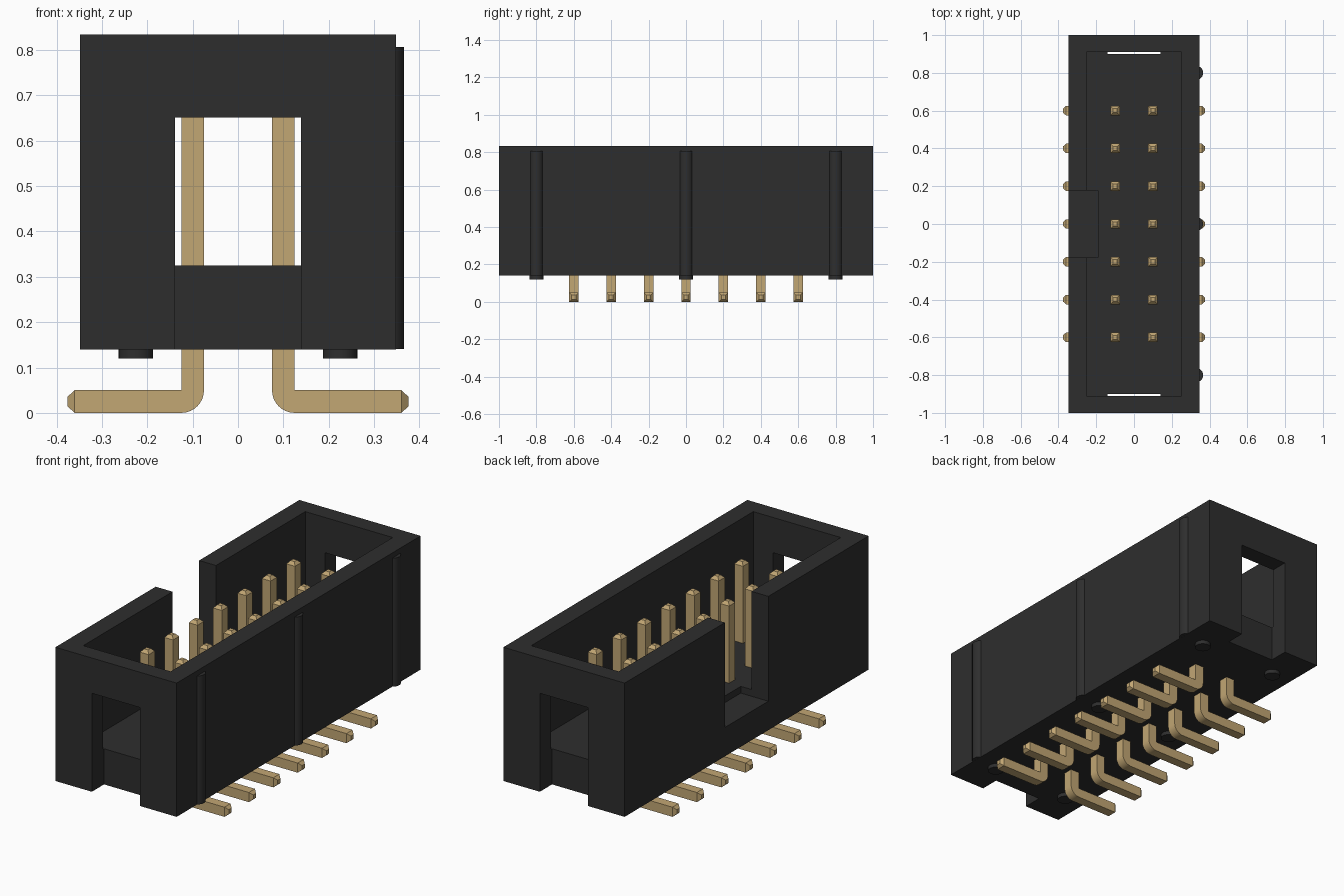
import bpy, bmesh, math
from mathutils import Vector

if "Cube" in bpy.data.objects:
    bpy.data.objects.remove(bpy.data.objects["Cube"], do_unlink=True)


def material(name, rgb):
    m = bpy.data.materials.new(name)
    m.use_nodes = True
    m.diffuse_color = (*rgb, 1)
    bsdf = m.node_tree.nodes["Principled BSDF"]
    bsdf.inputs["Base Color"].default_value = (*rgb, 1)
    bsdf.inputs["Roughness"].default_value = 0.6
    return m


black = material("black plastic", (0.027, 0.027, 0.027))
gold = material("gold metal", (0.54, 0.385, 0.175))


def box(name, lo, hi):
    lo, hi = Vector(lo), Vector(hi)
    bpy.ops.mesh.primitive_cube_add(size=1, location=(lo + hi) / 2)
    ob = bpy.context.object
    ob.name = name
    ob.scale = hi - lo
    bpy.ops.object.transform_apply(location=False, rotation=False, scale=True)
    return ob


def cylinder(name, x, y, z0, z1, r):
    bpy.ops.mesh.primitive_cylinder_add(vertices=32, radius=r, depth=z1 - z0,
                                        location=(x, y, (z0 + z1) / 2))
    ob = bpy.context.object
    ob.name = name
    ob.data.materials.append(black)
    bpy.ops.object.shade_smooth_by_angle(angle=math.radians(35))
    return ob


# Shrouded housing: block minus cavity, end slots and key notch
housing = box("housing", (-0.348, -1, 0.14), (0.348, 1, 0.834))
housing.data.materials.append(black)
cutters = [
    box("cavity_cutter", (-0.251, -0.91, 0.325), (0.251, 0.91, 1.0)),
    box("front_slot_cutter", (-0.139, -1.1, 0.0), (0.139, -0.9, 0.651)),
    box("back_slot_cutter", (-0.139, 0.9, 0.0), (0.139, 1.1, 0.651)),
    box("key_notch_cutter", (-0.5, -0.178, 0.29), (-0.19, 0.178, 1.1)),
]
for c in cutters:
    bpy.context.view_layer.objects.active = housing
    mod = housing.modifiers.new(c.name, "BOOLEAN")
    mod.operation = "DIFFERENCE"
    mod.solver = "EXACT"
    mod.object = c
    bpy.ops.object.modifier_apply(modifier=mod.name)
    bpy.data.objects.remove(c, do_unlink=True)

# Ribs on the left wall and standoff pegs underneath
for y in (-0.8, 0, 0.8):
    cylinder("side_rib", 0.328, y, 0.1405, 0.807, 0.038)
    for x in (-0.225, 0.225):
        cylinder("standoff_peg", x, y, 0.12, 0.16, 0.038)

# Pin: bent square bar with a rounded heel and tapered tips
W, TOP, END = 0.05, 0.725, 0.36
profile = [(0.075, TOP)]
for i in range(9):
    a = math.pi + i * math.pi / 16
    profile.append((0.125 + W * math.cos(a), W + W * math.sin(a)))
profile += [(END, 0), (END, W), (0.125, W), (0.125, TOP)]

bm = bmesh.new()
base = bm.faces.new([bm.verts.new((x, -W / 2, z)) for x, z in profile])
side = bmesh.ops.extrude_face_region(bm, geom=[base])
bmesh.ops.translate(bm, vec=(0, W, 0),
                    verts=[g for g in side["geom"] if isinstance(g, bmesh.types.BMVert)])
bmesh.ops.recalc_face_normals(bm, faces=bm.faces)
for axis, limit in ((2, TOP), (0, END)):
    cap = next(f for f in bm.faces if all(abs(v.co[axis] - limit) < 1e-5 for v in f.verts))
    tip = bmesh.ops.extrude_discrete_faces(bm, faces=[cap])["faces"][0]
    mid = tip.calc_center_median()
    push = Vector((0, 0, 0))
    push[axis] = 0.0155
    for v in tip.verts:
        v.co = mid + (v.co - mid) * 0.44 + push
pin_mesh = bpy.data.meshes.new("pin")
bm.to_mesh(pin_mesh)
bm.free()
pin_mesh.materials.append(gold)

# Two rows of seven pins, the right row turned half a circle
for row, turn in (("left", 0), ("right", math.pi)):
    for i in range(7):
        pin = bpy.data.objects.new(f"{row}_pin_{i + 1}", pin_mesh)
        pin.location = (0, -0.6 + 0.2 * i, 0)
        pin.rotation_euler = (0, 0, turn)
        bpy.context.collection.objects.link(pin)
bpy.ops.object.select_all(action="DESELECT")
first = bpy.data.objects["left_pin_1"]
first.select_set(True)
bpy.context.view_layer.objects.active = first
bpy.ops.object.shade_smooth_by_angle(angle=math.radians(20))
